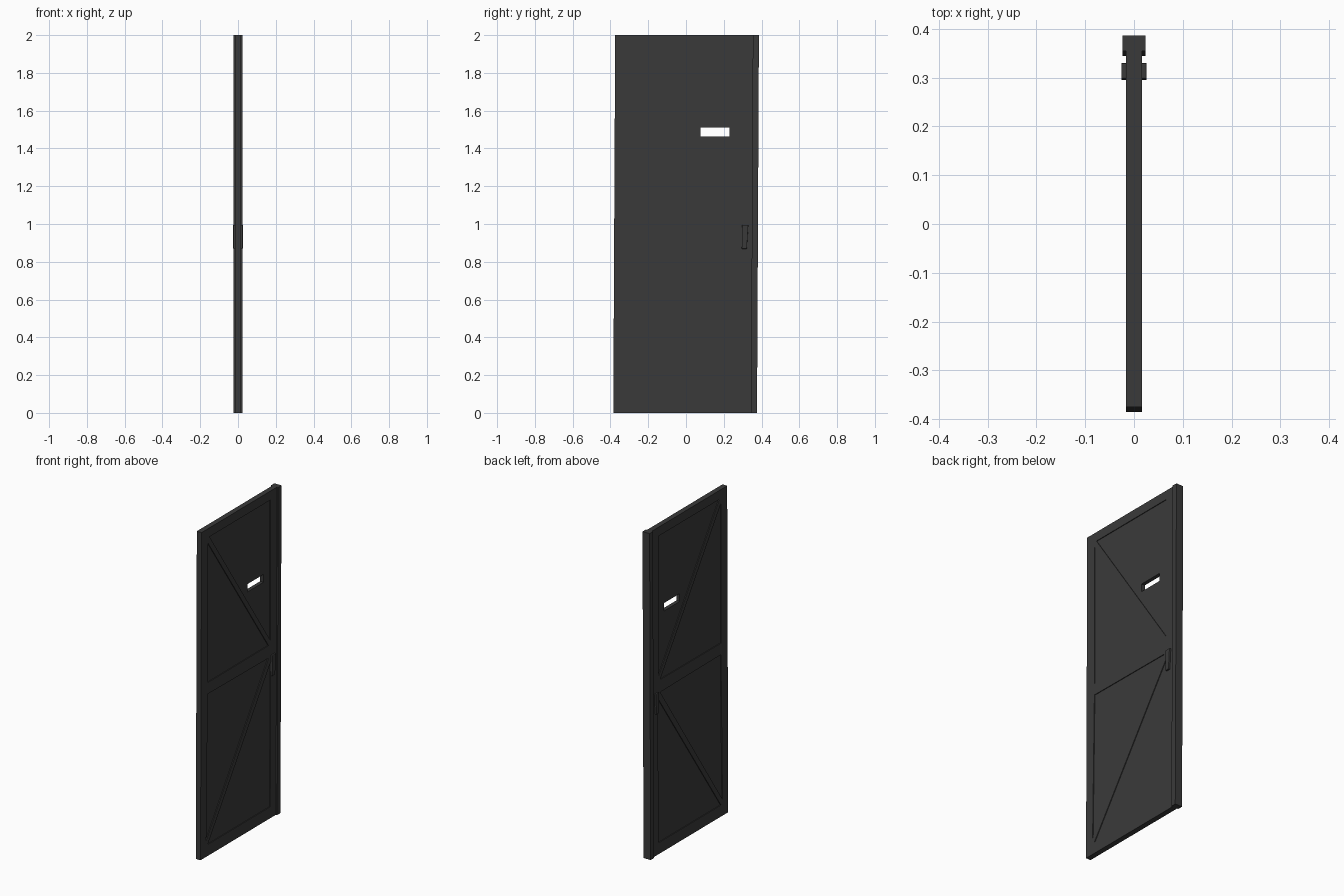
import bpy
import bmesh
from mathutils import Matrix

cube = bpy.data.objects.get("Cube")
if cube:
    bpy.data.objects.remove(cube, do_unlink=True)

# Single dark painted metal colour
metal = bpy.data.materials.new("dark_grey_metal")
metal.use_nodes = True
grey = (0.042, 0.042, 0.042, 1)
metal.diffuse_color = grey
metal.node_tree.nodes["Principled BSDF"].inputs["Base Color"].default_value = grey

# Local x, y, z of a flat profile become world y, z, x
UPRIGHT = Matrix(((0, 0, 1, 0), (1, 0, 0, 0), (0, 1, 0, 0), (0, 0, 0, 1)))


def slab(name, loops, half, offset=0.0):
    """Extrude a (y, z) outline with holes symmetrically along x."""
    curve = bpy.data.curves.new(name + "_profile", "CURVE")
    curve.dimensions = "2D"
    curve.fill_mode = "BOTH"
    curve.extrude = half
    for loop in loops:
        spline = curve.splines.new("POLY")
        spline.points.add(len(loop) - 1)
        for point, (y, z) in zip(spline.points, loop):
            point.co = (y, z, 0, 1)
        spline.use_cyclic_u = True
    helper = bpy.data.objects.new(name + "_profile", curve)
    bpy.context.collection.objects.link(helper)
    graph = bpy.context.evaluated_depsgraph_get()
    mesh = bpy.data.meshes.new_from_object(helper.evaluated_get(graph))
    bpy.data.objects.remove(helper, do_unlink=True)
    mesh.transform(Matrix.Translation((offset, 0, 0)) @ UPRIGHT)
    bm = bmesh.new()
    bm.from_mesh(mesh)
    bmesh.ops.remove_doubles(bm, verts=bm.verts, dist=0.0001)
    bmesh.ops.recalc_face_normals(bm, faces=bm.faces)
    for face in bm.faces:
        face.smooth = False
    bm.to_mesh(mesh)
    bm.free()
    mesh.materials.clear()
    mesh.materials.append(metal)
    obj = bpy.data.objects.new(name, mesh)
    bpy.context.collection.objects.link(obj)
    return obj


def leaning(y0, y1, z0=0.0, z1=2.0):
    """Quad whose sides lean slightly, like the sagging door."""
    def lean(z):
        return 0.005 * (z - 1)
    return [(y0 + lean(z0), z0), (y1 + lean(z0), z0),
            (y1 + lean(z1), z1), (y0 + lean(z1), z1)]


# Frame with diagonal braces: four triangular openings
openings = [
    [(-0.298, 1.945), (0.29, 1.945), (0.29, 1.087)],
    [(-0.315, 1.915), (-0.315, 1.06), (0.272, 1.062)],
    [(-0.315, 0.99), (0.272, 0.985), (-0.33, 0.10)],
    [(0.294, 0.955), (0.288, 0.07), (-0.315, 0.07)],
]
slab("braced_frame", [leaning(-0.38, 0.365)] + openings, 0.016)

# Thin sheet behind the braces, with a viewing slot
slot = [(0.077, 1.464), (0.23, 1.464), (0.23, 1.512), (0.077, 1.512)]
slab("sheet_panel", [leaning(-0.35, 0.34, 0.03, 1.97), slot], 0.0115)

# Thicker closing strip along the latch edge
slab("edge_strip", [leaning(0.349, 0.381)], 0.024)

# Pull handle on each face, bevelled along its edges
for side, label in ((1, "left"), (-1, "right")):
    handle = slab("handle_" + label, [[(0.295, 0.868), (0.322, 0.868),
                  (0.33, 0.995), (0.297, 0.995)]], 0.006, side * 0.02)
    bevel = handle.modifiers.new("soft_edges", "BEVEL")
    bevel.width = 0.003
    bevel.segments = 2
    bevel.limit_method = "ANGLE"
